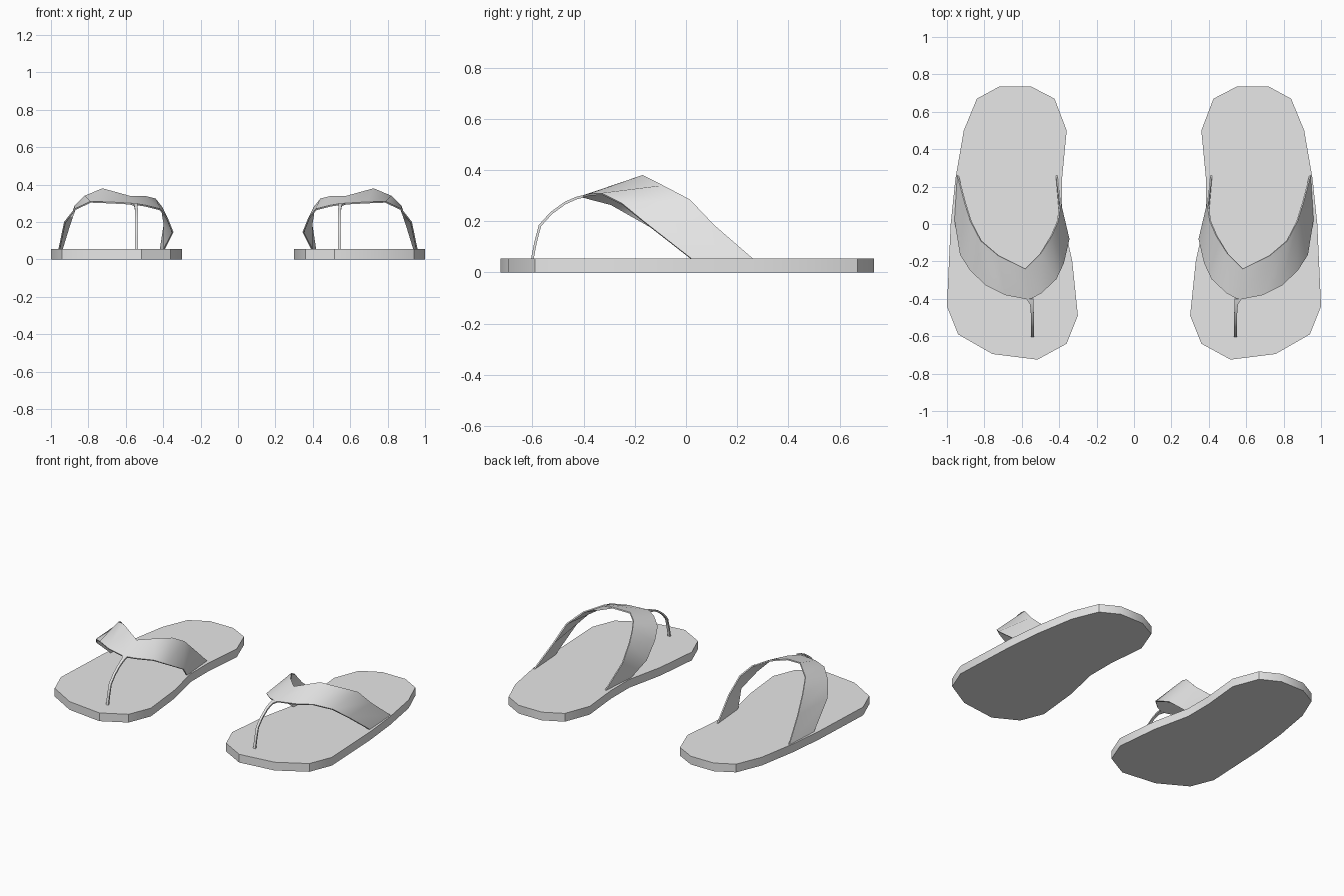
import bpy
import math

if "Cube" in bpy.data.objects:
    bpy.data.objects.remove(bpy.data.objects["Cube"])

# one grey for everything
grey = bpy.data.materials.new("plain_grey")
grey.diffuse_color = (0.8, 0.8, 0.8, 1)
grey.use_nodes = True
grey.node_tree.nodes["Principled BSDF"].inputs["Base Color"].default_value = grey.diffuse_color


def finish(name, verts, faces, thickness):
    """Make a sheet, thicken it below its surface, mirror it to the other foot."""
    mesh = bpy.data.meshes.new(name)
    mesh.from_pydata(verts, [], faces)
    mesh.materials.append(grey)
    obj = bpy.data.objects.new(name, mesh)
    bpy.context.collection.objects.link(obj)
    for o in bpy.context.selected_objects:
        o.select_set(False)
    obj.select_set(True)
    bpy.context.view_layer.objects.active = obj
    solid = obj.modifiers.new("thickness", 'SOLIDIFY')
    solid.thickness = thickness
    solid.offset = -1
    mirror = obj.modifiers.new("other_foot", 'MIRROR')
    mirror.use_mirror_merge = False
    for mod in ("thickness", "other_foot"):
        bpy.ops.object.modifier_apply(modifier=mod)
    bpy.ops.object.shade_smooth_by_angle(angle=math.radians(35))
    return obj


def ribbon(name, row_a, row_b, thickness):
    """Bridge two edge rows into a strip of quads."""
    n = len(row_a)
    faces = [(i, i + 1, n + i + 1, n + i) for i in range(n - 1)]
    return finish(name, row_a + row_b, faces, thickness)


# Soles: flat footprint outline, clockwise from the heel
outline = [(.55, .735), (.72, .735), (.84, .67), (.91, .50), (.955, .24),
           (.98, 0), (1.0, -.44), (.94, -.59), (.757, -.695), (.516, -.725),
           (.36, -.64), (.30, -.49), (.33, -.20), (.385, .05), (.385, .24),
           (.36, .50), (.425, .67)]
SOLE = 0.055
finish("sole", [(x, y, SOLE) for x, y in reversed(outline)],
       [tuple(range(len(outline)))], SOLE)

# Straps: rear and front edges, from outer to inner side of the foot
rear = [(.945, .26, .055), (.905, .11, .185), (.875, .015, .285),
        (.82, -.09, .34), (.725, -.17, .38), (.58, -.24, .34),
        (.50, -.16, .34), (.44, -.065, .325), (.405, .015, .28),
        (.39, .11, .185), (.41, .26, .055)]
front = [(.96, .02, .055), (.93, -.165, .20), (.875, -.25, .27),
         (.79, -.33, .31), (.69, -.38, .307), (.56, -.405, .30),
         (.495, -.37, .29), (.415, -.295, .27), (.375, -.21, .22),
         (.345, -.08, .145), (.39, .02, .055)]
ribbon("strap", rear, front, 0.008)

# Toe posts: narrow curved strip from strap to sole (x, y, z, half width)
path = [(.556, -.40, .302, .019), (.546, -.43, .295, .010),
        (.544, -.475, .275, .008), (.543, -.53, .235, .008),
        (.543, -.575, .185, .008), (.543, -.592, .12, .008),
        (.543, -.605, .054, .008)]
ribbon("toe_post",
       [(x - w, y, z) for x, y, z, w in path],
       [(x + w, y, z) for x, y, z, w in path], 0.01)
